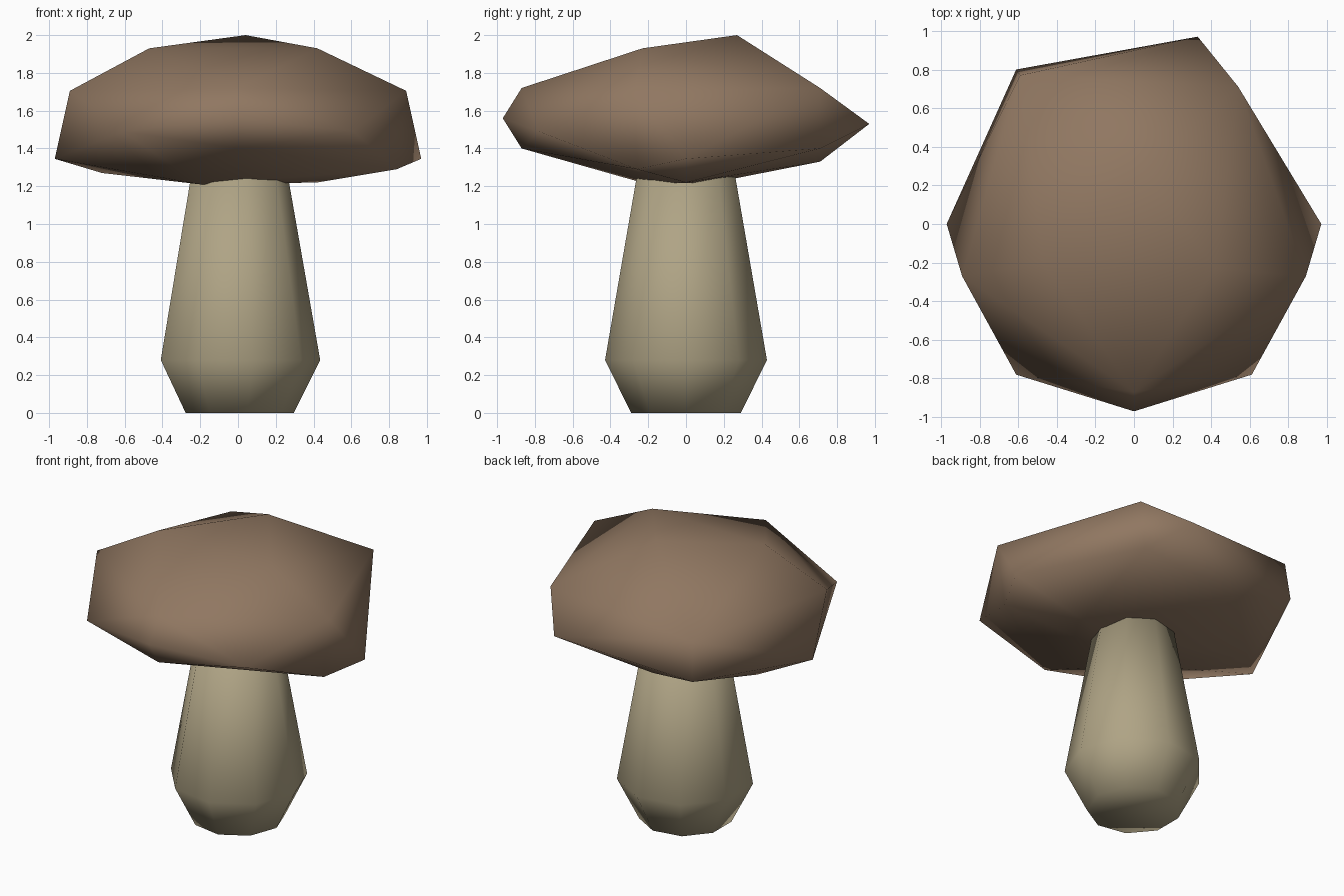
import bpy, bmesh
from math import cos, sin, tau

cube = bpy.data.objects.get("Cube")
if cube:
    bpy.data.objects.remove(cube, do_unlink=True)


def material(name, rgb):
    mat = bpy.data.materials.new(name)
    mat.use_nodes = True
    mat.diffuse_color = (*rgb, 1)
    mat.node_tree.nodes["Principled BSDF"].inputs["Base Color"].default_value = (*rgb, 1)
    return mat


def finish(bm, name, mat):
    bmesh.ops.recalc_face_normals(bm, faces=bm.faces)
    for face in bm.faces:
        face.smooth = True
    mesh = bpy.data.meshes.new(name)
    bm.to_mesh(mesh)
    bm.free()
    mesh.materials.append(mat)
    obj = bpy.data.objects.new(name, mesh)
    bpy.context.collection.objects.link(obj)
    return obj


def both_sides(x, y, z):
    return [(x, y, z), (-x, y, z)]


# Stem: nine-sided, swelling above a narrow foot
SIDES = 9
bm = bmesh.new()
rings = []
for radius, z in ((0.295, 0), (0.435, 0.28), (0.265, 1.25)):
    rings.append([bm.verts.new((radius * cos(tau * i / SIDES),
                                radius * sin(tau * i / SIDES), z))
                  for i in range(SIDES)])
for low, high in zip(rings, rings[1:]):
    for i in range(SIDES):
        j = (i + 1) % SIDES
        bm.faces.new((low[i], low[j], high[j], high[i]))
bm.faces.new(rings[0])
bm.faces.new(rings[-1])
finish(bm, "stem", material("pale tan", (0.43, 0.37, 0.235)))

# Cap: irregular faceted shell wrapped around a few corner points
crown = [(0.04, 0.27, 2.0), (-0.47, -0.2, 1.93), (0.42, -0.23, 1.93)]
shoulder = both_sides(0.89, -0.27, 1.705) + [
    (0, -0.87, 1.72), (0.54, 0.71, 1.72), (-0.59, 0.77, 1.66)]
rim = both_sides(0.97, 0, 1.345) + both_sides(0.61, -0.78, 1.49) + [
    (0, -0.97, 1.56), (0.33, 0.97, 1.53), (0.5, 0.71, 1.4), (-0.61, 0.8, 1.4)]
underside = [(0, -0.87, 1.4), (0.84, -0.26, 1.29), (-0.72, 0.25, 1.27),
             (-0.24, 0.71, 1.33), (0.42, 0, 1.22), (-0.2, -0.2, 1.21),
             (-0.1, 0.1, 1.21)]
bm = bmesh.new()
for point in crown + shoulder + rim + underside:
    bm.verts.new(point)
bmesh.ops.convex_hull(bm, input=bm.verts)
bmesh.ops.delete(bm, geom=[v for v in bm.verts if not v.link_faces], context="VERTS")
finish(bm, "cap", material("mushroom brown", (0.28, 0.185, 0.12)))
